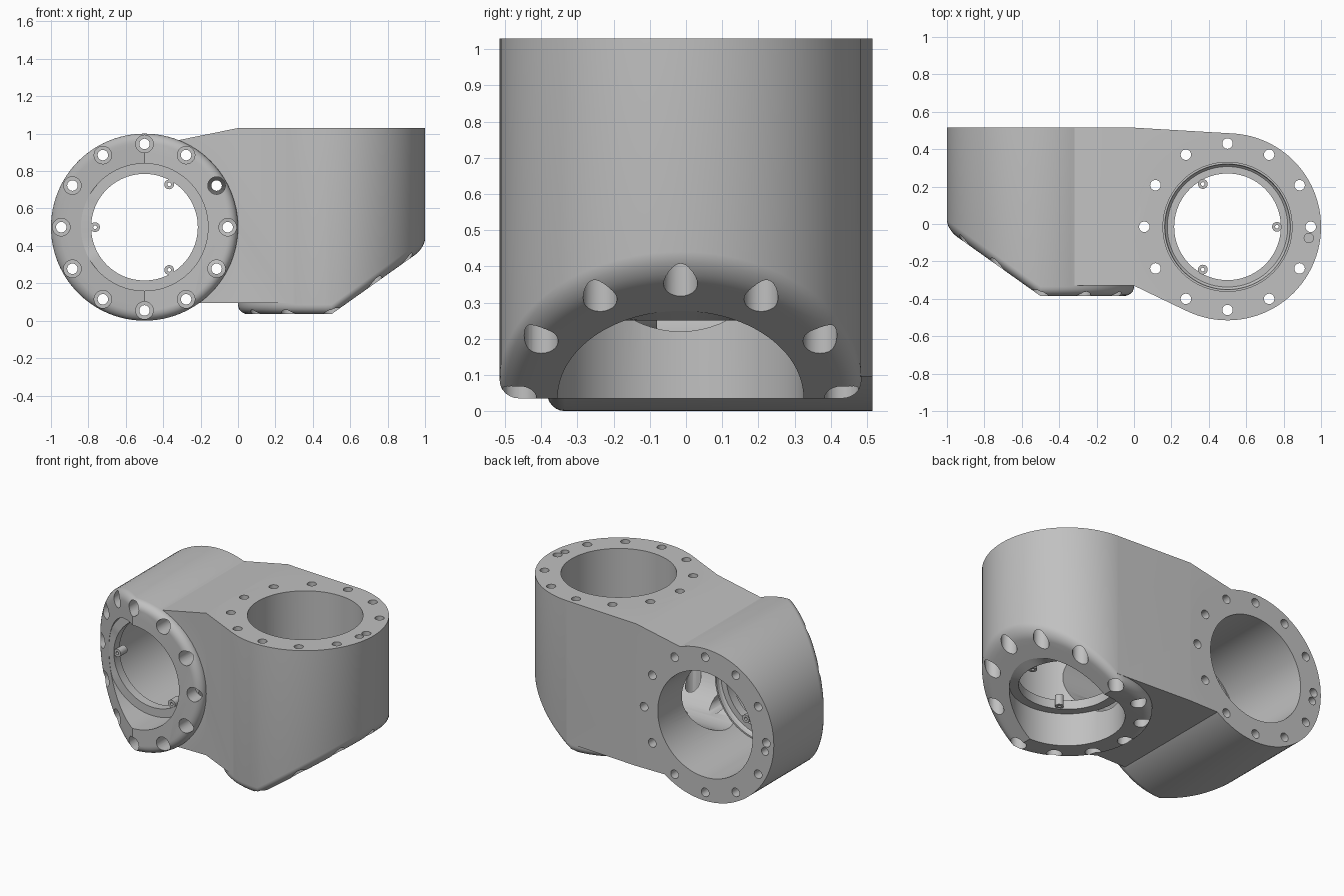
import bpy, bmesh
from math import cos, sin, pi, radians
from mathutils import Matrix

if "Cube" in bpy.data.objects:
    bpy.data.objects.remove(bpy.data.objects["Cube"])

grey = bpy.data.materials.new("matte_grey")
grey.use_nodes = True
colour = (0.53, 0.53, 0.53, 1)
grey.diffuse_color = colour
grey.node_tree.nodes["Principled BSDF"].inputs["Base Color"].default_value = colour

R = 0.5          # outer radius of each barrel
SLOPE = 0.71     # steepness of the slanted end
FILLET = 0.05    # rounding of the slanted end
BOLT_R = 0.445   # bolt circle


def finish(name, bm, matrix=Matrix()):
    bmesh.ops.recalc_face_normals(bm, faces=bm.faces)
    mesh = bpy.data.meshes.new(name)
    bm.to_mesh(mesh)
    bm.free()
    mesh.transform(matrix)
    mesh.materials.append(grey)
    obj = bpy.data.objects.new(name, mesh)
    bpy.context.collection.objects.link(obj)
    return obj


def lathe(bm, profile, x=0, y=0, segments=96, closed=False, bend=lambda x, z: z):
    """Turn (radius, z) points about a vertical axis; bend may shift z along x."""
    rings = []
    for r, z in profile:
        ring = []
        for i in range(segments):
            a = 2 * pi * i / segments
            px = x + r * cos(a)
            ring.append(bm.verts.new((px, y + r * sin(a), bend(px, z))))
        rings.append(ring)
    pairs = list(zip(rings, rings[1:]))
    if closed:
        pairs.append((rings[-1], rings[0]))
    else:
        q = segments // 4
        for ring in (rings[0], rings[-1]):   # each cap is two half discs
            bm.faces.new(ring[q:3 * q + 1])
            bm.faces.new(ring[3 * q:] + ring[:q + 1])
    for a, b in pairs:
        for i in range(segments):
            j = (i + 1) % segments
            bm.faces.new((a[i], a[j], b[j], b[i]))


def prism(name, start, end):
    bm = bmesh.new()
    a = [bm.verts.new(p) for p in start]
    b = [bm.verts.new(p) for p in end]
    bm.faces.new(a)
    bm.faces.new(b)
    for i in range(len(a)):
        bm.faces.new((a[i - 1], a[i], b[i], b[i - 1]))
    return finish(name, bm)


def boolean(target, tool, operation):
    mod = target.modifiers.new(operation, "BOOLEAN")
    mod.object, mod.operation, mod.solver = tool, operation, "EXACT"
    bpy.context.view_layer.update()
    graph = bpy.context.evaluated_depsgraph_get()
    mesh = bpy.data.meshes.new_from_object(target.evaluated_get(graph))
    target.modifiers.clear()
    target.data = mesh
    bpy.data.objects.remove(tool)


# Each barrel is built hanging below z = 0, with its slanted end towards +x
def barrel(name, length, matrix):
    bm = bmesh.new()
    profile = [(R, 0)]
    for k in range(7):
        t = k * pi / 12
        profile.append((R - FILLET * (1 - cos(t)), FILLET * (1 - sin(t)) - length))
    lathe(bm, profile, bend=lambda x, z: z + (max(0, x) * SLOPE if z < -0.5 else 0))
    return finish(name, bm, matrix)


def bore_cutter(length, matrix):
    bm = bmesh.new()
    step = 0.25 - length
    lathe(bm, [(0.345, 0.1), (0.345, step), (0.34, step), (0.34, -length - 0.1)])
    return finish("bore_cutter", bm, matrix)


def bolt_cutter(length, matrix):
    bm = bmesh.new()
    for i in range(12):
        a = i * pi / 6
        lathe(bm, [(0.028, 0.1), (0.028, -0.48), (0.047, -0.48), (0.047, -length - 0.1)],
              BOLT_R * cos(a), BOLT_R * sin(a), 24)
    lathe(bm, [(0.025, 0.1), (0.025, -0.06)], 0.435, -0.06, 24)  # locating pin hole
    return finish("bolt_cutter", bm, matrix)


def lip(name, length, matrix):
    bm = bmesh.new()
    low, high = 0.215 - length, 0.275 - length
    lathe(bm, [(0.285, low), (0.285, high), (0.322, high), (0.332, high + 0.01),
               (0.336, high + 0.03), (0.346, high + 0.03), (0.346, low)],
          closed=True, bend=lambda x, z: max(z, SLOPE * x - length))
    return finish(name, bm, matrix)


def bosses(name, length, matrix):
    bm = bmesh.new()
    low, high = 0.22 - length, 0.29 - length
    for a in (0, radians(120), radians(240)):
        lathe(bm, [(0.01, low), (0.01, high), (0.026, high), (0.026, low)],
              0.264 * cos(a), 0.264 * sin(a), 20, closed=True)
    return finish(name, bm, matrix)


upright = Matrix.Translation((0.5, -0.015, 1.03))
turned = Matrix(((-1, 0, 0, -0.5), (0, 0, 1, 0.515), (0, 1, 0, 0.5), (0, 0, 0, 1)))
specs = [("upright", 0.995, upright), ("horizontal", 0.9, turned)]

# Bridge: plan outline crossed with front outline
plan = [(-0.5, 0.515), (0, 0.515), (0.53, 0.484), (0.5, 0), (0.283, -0.466), (0, -0.33), (-0.5, -0.33)]
outline = [(-0.32, 0.965), (0, 1.03), (0.6, 1.03), (0.6, 0.095), (-0.21, 0.095)]
bridge = prism("bridge", [(x, y, 0) for x, y in plan], [(x, y, 1.5) for x, y in plan])
front = prism("front_outline", [(x, -1, z) for x, z in outline], [(x, 1, z) for x, z in outline])
boolean(bridge, front, "INTERSECT")

# Housing: both barrels joined by the bridge
housing = barrel("housing", specs[0][1], upright)
boolean(housing, bridge, "UNION")
boolean(housing, barrel("second_barrel", specs[1][1], turned), "UNION")

# Bores, bolt holes and the passage between the bores
for _, length, matrix in specs:
    boolean(housing, bore_cutter(length, matrix), "DIFFERENCE")
bm = bmesh.new()
lathe(bm, [(0.28, -0.33), (0.28, 0.33)], segments=64)
passage = finish("passage_cutter", bm, Matrix.Translation((0, -0.015, 0.5)) @ Matrix.Rotation(pi / 2, 4, "Y"))
boolean(housing, passage, "DIFFERENCE")
for _, length, matrix in specs:
    boolean(housing, bolt_cutter(length, matrix), "DIFFERENCE")

# Inner lips with screw bosses
parts = [housing]
for label, length, matrix in specs:
    parts.append(lip(label + "_bore_lip", length, matrix))
    parts.append(bosses(label + "_screw_bosses", length, matrix))

bpy.ops.object.select_all(action="DESELECT")
for obj in parts:
    obj.select_set(True)
bpy.context.view_layer.objects.active = housing
bpy.ops.object.shade_smooth_by_angle(angle=radians(30))
